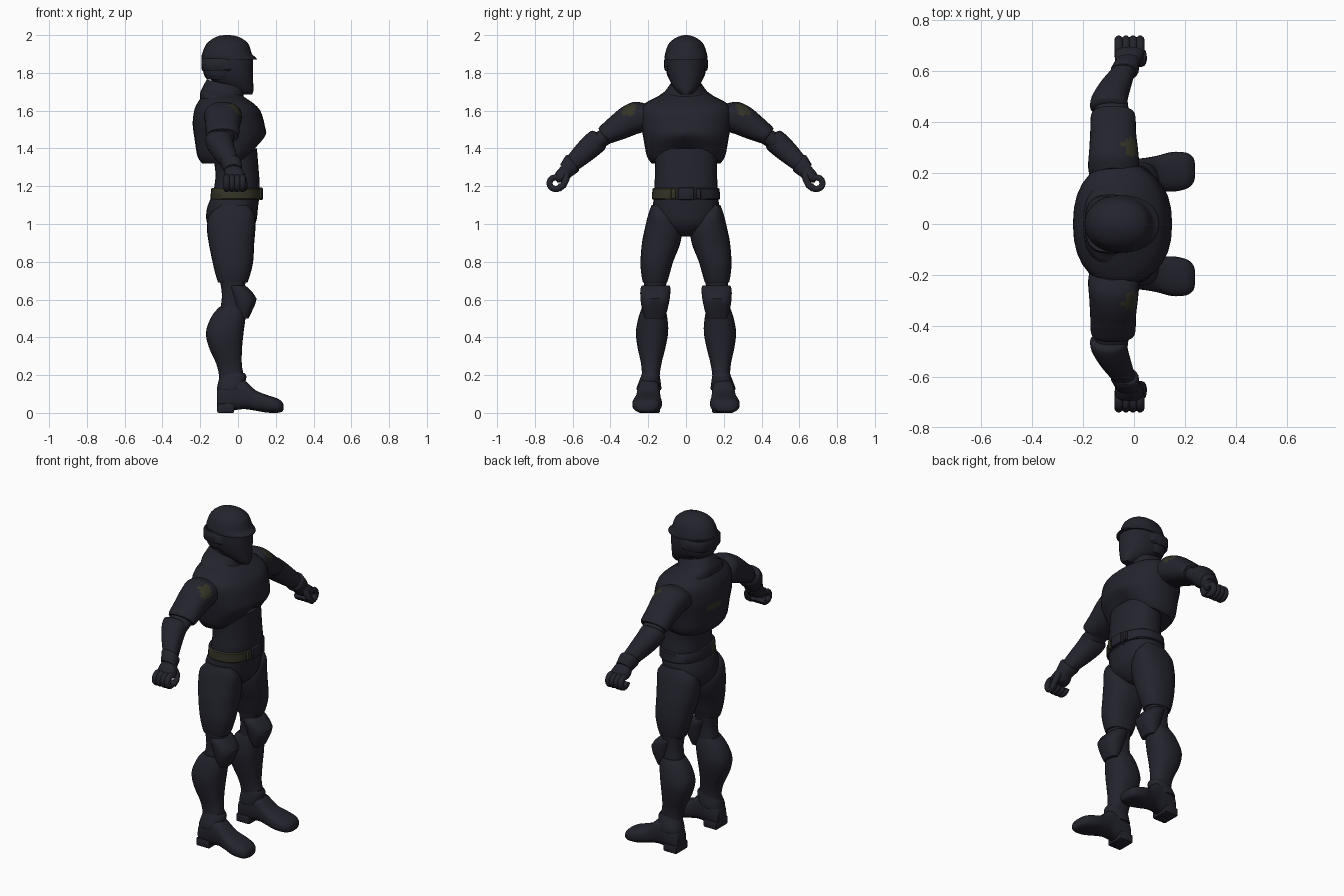
import bpy, bmesh, math
from mathutils import Vector

cube = bpy.data.objects.get("Cube")
if cube:
    bpy.data.objects.remove(cube, do_unlink=True)


def material(name, colour):
    mat = bpy.data.materials.new(name)
    mat.use_nodes = True
    mat.diffuse_color = (*colour, 1)
    mat.node_tree.nodes["Principled BSDF"].inputs["Base Color"].default_value = (*colour, 1)
    return mat


NAVY = material("dark navy", (.017, .017, .027))
OLIVE = material("dull olive", (.034, .034, .02))
X, Y, Z = Vector((1, 0, 0)), Vector((0, 1, 0)), Vector((0, 0, 1))


def finish(name, bm, rule=None):
    """Turn a bmesh into a smooth shaded object; rule picks the olive faces."""
    bmesh.ops.recalc_face_normals(bm, faces=bm.faces)
    if rule:
        for face in bm.faces:
            face.material_index = int(rule(face.calc_center_median()))
    mesh = bpy.data.meshes.new(name)
    bm.to_mesh(mesh)
    bm.free()
    mesh.materials.append(NAVY)
    mesh.materials.append(OLIVE)
    obj = bpy.data.objects.new(name, mesh)
    bpy.context.collection.objects.link(obj)
    bpy.ops.object.select_all(action="DESELECT")
    obj.select_set(True)
    bpy.context.view_layer.objects.active = obj
    bpy.ops.object.shade_smooth_by_angle(angle=math.radians(40))
    return obj


def spline(rows, steps):
    """Smoothly resample a list of equal length rows."""
    out = []
    last = len(rows) - 1
    for i in range(last):
        a, b, c, d = (rows[min(max(i + k, 0), last)] for k in (-1, 0, 1, 2))
        for s in range(steps):
            t = s / steps
            out.append([q + t / 2 * (r - p + t * (2 * p - 5 * q + 4 * r - w
                        + t * (3 * (q - r) + w - p))) for p, q, r, w in zip(a, b, c, d)])
    return out + [rows[last]]


def loft(name, rows, u, v, power=2.3, steps=4, rule=None, shape=None, count=28):
    """Skin rounded rings given as rows of centre x, y, z and two radii."""
    bm = bmesh.new()
    rings = []
    for x, y, z, ru, rv in spline(rows, steps):
        ring = []
        for k in range(count):
            a = math.tau * k / count
            co, si = math.cos(a), math.sin(a)
            co = math.copysign(abs(co) ** (2 / power), co)
            si = math.copysign(abs(si) ** (2 / power), si)
            point = Vector((x, y, z)) + u * co * ru + v * si * rv
            ring.append(bm.verts.new(shape(point) if shape else point))
        rings.append(ring)
    for low, high in zip(rings, rings[1:]):
        for k in range(count):
            n = (k + 1) % count
            bm.faces.new((low[k], low[n], high[n], high[k]))
    bm.faces.new(rings[0])
    bm.faces.new(rings[-1])
    return finish(name, bm, rule)


def body(name, rows, **options):
    """Centred part: rows of height, back, front, half width."""
    return loft(name, [((b + f) / 2, 0, z, (f - b) / 2, h) for z, b, f, h in rows], X, Y, **options)


def limb(name, side, rows, **options):
    """Upright side part: rows of height, back, front, inner, outer."""
    return loft(name, [((b + f) / 2, side * (i + o) / 2, z, (f - b) / 2, (o - i) / 2)
                       for z, b, f, i, o in rows], X, Y, **options)


def arm(name, side, rows, **options):
    """Sloping arm part: rows of reach, height, depth and two radii."""
    across = Vector((0, .6 * side, .8))
    return loft(name, [(x, side * y, z, rx, rv) for y, z, x, rx, rv in rows], X, across, **options)


def box(name, centre, size, bevel=.008, rule=None):
    bm = bmesh.new()
    bmesh.ops.create_cube(bm, size=1)
    for vert in bm.verts:
        vert.co = Vector(centre) + Vector(a * b for a, b in zip(vert.co, size))
    bmesh.ops.bevel(bm, geom=bm.edges[:], offset=bevel, segments=2, affect="EDGES", profile=.5)
    return finish(name, bm, rule)


def tube(name, points, radius):
    """Finger shaped tube along a path."""
    curve = bpy.data.curves.new(name, "CURVE")
    curve.dimensions = "3D"
    curve.bevel_depth = radius
    curve.bevel_resolution = 3
    curve.use_fill_caps = True
    path = curve.splines.new("POLY")
    path.points.add(len(points) - 1)
    for target, point in zip(path.points, points):
        target.co = (*point, 1)
    curve.materials.append(NAVY)
    obj = bpy.data.objects.new(name, curve)
    bpy.context.collection.objects.link(obj)


def near(spot, radius):
    return lambda p: (p - Vector(spot)).length < radius


def raise_hem(p):
    """Lift the front hem of the chest armour."""
    if p.z < 1.5:
        ramp = min(max((p.x + .08) / .16, 0), 1) * max(0, 1 - abs(p.y) / .25)
        p.z += ramp * (1.5 - p.z) * .5
    return p


def dip_front(p):
    """Slope the collar down toward the chest."""
    p.z -= .22 * (p.x + .1)
    return p


# Torso
body("waist", [(1.12, -.14, .11, .165), (1.2, -.125, .115, .168), (1.28, -.12, .11, .163),
               (1.4, -.14, .1, .17)])
body("chest_armour", [(1.32, -.19, .08, .185), (1.36, -.215, .105, .208), (1.45, -.23, .148, .225),
                      (1.53, -.24, .14, .238), (1.6, -.232, .118, .24), (1.64, -.215, .08, .215),
                      (1.675, -.19, .03, .15), (1.7, -.16, 0, .09)],
     shape=raise_hem, rule=near((-.23, .06, 1.5), .035))
body("collar", [(1.63, -.2, .05, .18), (1.67, -.2, .045, .155), (1.7, -.19, .03, .115),
                (1.75, -.165, .03, .08)], shape=dip_front)
body("pelvis", [(1.15, -.138, .112, .168), (1.08, -.165, .105, .176), (1.01, -.165, .095, .16),
                (.96, -.13, .06, .09), (.935, -.08, .02, .035)])

# Belt with one olive half
body("belt", [(1.13, -.145, .12, .175), (1.135, -.147, .124, .18), (1.185, -.142, .124, .178),
              (1.19, -.14, .12, .172)], steps=1, rule=lambda p: p.y < -.04 and abs(p.z - 1.16) < .029)
box("belt_buckle", (.12, 0, 1.16), (.026, .085, .065))
for side in (1, -1):
    box("belt_clip", (.115, .066 * side, 1.16), (.024, .026, .055), .005,
        rule=lambda p, s=side: s < 0)

# Head and helmet
body("face_guard", [(1.685, 0, .075, .025), (1.71, -.06, .082, .055), (1.76, -.14, .08, .086),
                    (1.82, -.175, .08, .102), (1.89, -.18, .08, .104)], power=2.2)
body("helmet_back", [(1.765, -.165, -.02, .088), (1.8, -.183, -.01, .103), (1.88, -.19, .02, .108)])
body("ear_band", [(1.81, -.188, -.005, .108), (1.818, -.192, 0, .115), (1.868, -.194, 0, .116),
                  (1.876, -.19, -.005, .11)], steps=1, power=2.8)
body("helmet_shell", [(1.872, -.192, .1, .112), (1.882, -.194, .095, .113), (1.9, -.19, .074, .111),
                      (1.95, -.17, .057, .094), (1.98, -.135, .025, .064), (1.996, -.1, -.015, .03),
                      (2, -.07, -.045, .008)], power=2.1, steps=3)

for side, word in ((1, "left_"), (-1, "right_")):
    # Arm
    arm(word + "upper_arm", side, [(.16, 1.56, -.08, .085, .1), (.22, 1.57, -.08, .1, .095),
                                   (.29, 1.55, -.08, .096, .084), (.36, 1.51, -.082, .09, .07),
                                   (.42, 1.475, -.082, .088, .055), (.435, 1.466, -.082, .08, .048)],
        rule=near((-.015, .3 * side, 1.605), .04))
    arm(word + "elbow", side, [(.4, 1.48, -.085, .07, .045), (.48, 1.43, -.09, .065, .045)])
    arm(word + "forearm", side, [(.45, 1.452, -.098, .066, .045), (.465, 1.445, -.1, .073, .06),
                                 (.5, 1.415, -.093, .07, .062), (.55, 1.37, -.07, .06, .056),
                                 (.6, 1.322, -.042, .047, .046), (.63, 1.29, -.03, .043, .042)])
    arm(word + "glove_cuff", side, [(.595, 1.325, -.04, .05, .05), (.605, 1.318, -.036, .055, .054),
                                    (.64, 1.28, -.024, .047, .043)], steps=2)
    arm(word + "palm", side, [(.62, 1.295, -.026, .042, .036), (.65, 1.26, -.02, .055, .04),
                              (.675, 1.243, -.018, .057, .03), (.69, 1.232, -.018, .05, .015)])
    for n in range(4):
        arc = [math.radians(115 - 28 * k) for k in range(11)]
        tube(word + "finger", [(-.06 + .028 * n, side * (.69 + .033 * math.cos(a)),
                                1.216 + .031 * math.sin(a)) for a in arc], .0175)
    tube(word + "thumb", [(.012, .635 * side, 1.265), (.03, .635 * side, 1.235),
                          (.034, .65 * side, 1.205), (.03, .675 * side, 1.187)], .018)

    # Leg
    limb(word + "thigh", side, [(1.1, -.09, .05, .13, .182), (1.05, -.15, .088, .07, .2),
                                (.98, -.164, .092, .025, .217), (.9, -.155, .086, .03, .233),
                                (.8, -.135, .08, .068, .241), (.73, -.118, .064, .088, .236),
                                (.69, -.105, .05, .1, .228)])
    limb(word + "knee", side, [(.72, -.1, .045, .1, .225), (.62, -.085, .03, .11, .222),
                               (.52, -.1, .03, .11, .23)])
    limb(word + "knee_pad", side, [(.5, .01, .055, .115, .215), (.54, -.015, .075, .1, .23),
                                   (.605, -.035, .098, .086, .242), (.66, -.05, .055, .082, .24),
                                   (.675, -.05, .035, .09, .232)], steps=2)
    limb(word + "shin_guard", side, [(.56, -.1, .035, .112, .232), (.51, -.14, .04, .1, .25),
                                     (.43, -.169, .03, .094, .265), (.35, -.155, .022, .108, .257),
                                     (.26, -.115, .02, .13, .238), (.19, -.1, .03, .14, .233),
                                     (.12, -.1, .025, .14, .235)])
    limb(word + "ankle_cuff", side, [(.21, -.09, .035, .142, .232), (.19, -.098, .045, .138, .24),
                                     (.13, -.112, .03, .13, .262), (.12, -.108, .02, .135, .255)],
         steps=2)
    boot = [(-.11, .155, .235, .01, .12), (-.09, .143, .248, .004, .15), (-.03, .138, .255, .012, .18),
            (.03, .138, .258, .02, .175), (.09, .133, .268, .012, .122), (.15, .127, .283, .002, .096),
            (.205, .138, .28, 0, .078), (.232, .16, .262, .006, .06), (.24, .185, .235, .015, .045)]
    loft(word + "boot", [(x, side * (i + o) / 2, (b + t) / 2, (o - i) / 2, (t - b) / 2)
                         for x, i, o, b, t in boot], Y, Z, power=2.6)
    box(word + "boot_heel", (-.065, .195 * side, .025), (.09, .115, .05))
